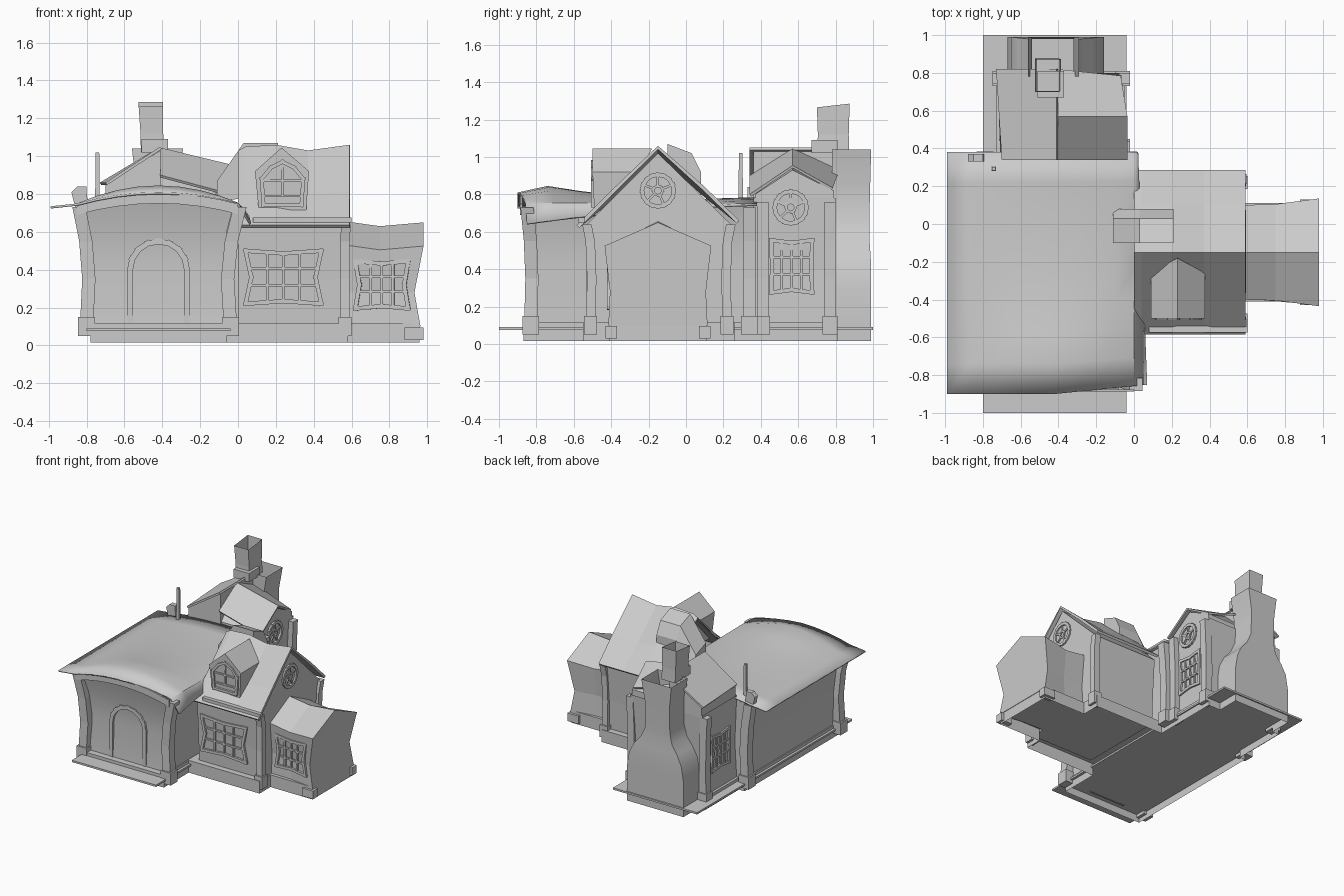
import bpy, bmesh, math
from mathutils import Matrix, Vector

cube = bpy.data.objects.get("Cube")
if cube:
    bpy.data.objects.remove(cube, do_unlink=True)

grey = bpy.data.materials.new("plain_grey")
grey.use_nodes = True
GREY = (0.6, 0.6, 0.6, 1)
grey.diffuse_color = GREY
grey.node_tree.nodes["Principled BSDF"].inputs["Base Color"].default_value = GREY


def finish(name, bm, smooth=0, recalc=True):
    if recalc:
        bmesh.ops.recalc_face_normals(bm, faces=bm.faces[:])
    me = bpy.data.meshes.new(name)
    bm.to_mesh(me)
    bm.free()
    me.materials.append(grey)
    ob = bpy.data.objects.new(name, me)
    bpy.context.scene.collection.objects.link(ob)
    if smooth:
        me.shade_smooth()
        me.set_sharp_from_angle(angle=math.radians(smooth))
    return ob


def loft(name, rings, caps=(True, True), smooth=0):
    """Skin matching rings of points."""
    bm = bmesh.new()
    rows = [[bm.verts.new(p) for p in r] for r in rings]
    n = len(rows[0])
    for a, b in zip(rows, rows[1:]):
        for i in range(n):
            j = (i + 1) % n
            bm.faces.new((a[i], a[j], b[j], b[i]))
    if caps[0]:
        bm.faces.new(rows[0])
    if caps[1]:
        bm.faces.new(rows[-1])
    return finish(name, bm, smooth)


def tower(name, levels, **kw):
    """Rectangular sections: (z, x0, x1, y0, y1)."""
    return loft(name, [[(a, c, z), (b, c, z), (b, d, z), (a, d, z)]
                       for z, a, b, c, d in levels], **kw)


def box(name, x0, x1, y0, y1, z0, z1):
    return tower(name, [(z0, x0, x1, y0, y1), (z1, x0, x1, y0, y1)])


def sheet(name, rows, thick=0.0, smooth=0):
    """Open grid of points with an optional thickness."""
    bm = bmesh.new()
    vs = [[bm.verts.new(p) for p in r] for r in rows]
    for a, b in zip(vs, vs[1:]):
        for i in range(len(a) - 1):
            bm.faces.new((a[i], a[i + 1], b[i + 1], b[i]))
    bm.normal_update()
    if sum(f.normal.z for f in bm.faces) < 0:
        bmesh.ops.reverse_faces(bm, faces=bm.faces[:])
    ob = finish(name, bm, smooth, recalc=False)
    if thick:
        m = ob.modifiers.new("thickness", 'SOLIDIFY')
        m.thickness = thick
        m.offset = -1
    return ob


def facing(direction, pos):
    """Local x runs along the wall, local z is up, local -y faces outward."""
    angle = {'front': 0, 'front_skewed': -5, 'right': 90, 'left': -90}[direction]
    return Matrix.Translation(pos) @ Matrix.Rotation(math.radians(angle), 4, 'Z')


def bar(bm, p, q, w, d):
    """Flat bar between two points (u, v) in the wall plane."""
    p, q = Vector(p), Vector(q)
    t = (q - p).normalized() * w / 2
    s = Vector((-t.y, t.x))
    corners = [p - t - s, q + t - s, q + t + s, p - t + s]
    lo = [bm.verts.new((c.x, 0.005, c.y)) for c in corners]
    hi = [bm.verts.new((c.x, -d, c.y)) for c in corners]
    bm.faces.new(hi)
    for i in range(4):
        j = (i + 1) % 4
        bm.faces.new((lo[i], lo[j], hi[j], hi[i]))


def frame(name, direction, pos, loop, bars, w=0.022, d=0.012):
    bm = bmesh.new()
    for a, b in zip(loop, loop[1:] + loop[:1]):
        bar(bm, a, b, w, d)
    for a, b in bars:
        bar(bm, a, b, w * 0.6, d * 0.7)
    bm.transform(facing(direction, pos))
    return finish(name, bm)


def flared_window(name, direction, pos, w, h, pinch=0.85):
    """Pinched-waist window with two casements."""
    k = w * pinch
    loop = [(-w, -h), (0, -h * 0.9), (w, -h), (k, 0), (w, h), (0, h * 0.9), (-w, h), (-k, 0)]
    bars = [((x, -h * 0.9), (x, h * 0.9)) for x in (-k / 2, 0, k / 2)]
    bars += [((-k, v), (k, v)) for v in (-h * 0.3, h * 0.35)]
    frame(name, direction, pos, loop, bars)


def round_window(name, pos, r):
    arc = [(math.cos(i * math.tau / 16), math.sin(i * math.tau / 16)) for i in range(16)]
    spokes = [((c * r * .3, s * r * .3), (c * r, s * r)) for c, s in arc[1::3]]
    hub = [((a[0] * r * .3, a[1] * r * .3), (b[0] * r * .3, b[1] * r * .3))
           for a, b in zip(arc[::2], arc[2::2] + arc[:1])]
    frame(name, 'right', pos, [(c * r, s * r) for c, s in arc], spokes + hub)


def post(name, x, y, top, lean_x, lean_y, w=0.04):
    """Bowed corner post with a stone foot, leaning outward at the top."""
    prof = ((0.1, 0.0), (0.35, -0.3), (0.55, 0.1), (top, 1.0))
    tower(name, [(z, x + lean_x * k - w, x + lean_x * k + w,
                  y + lean_y * k - w, y + lean_y * k + w) for z, k in prof], caps=(False, True))
    e = w + 0.01
    box(name + "_foot", x - e, x + e, y - e, y + e, 0.05, 0.15)


# Ground sheet and one plinth around the whole plan, open below
sheet("ground_sheet", [[(-0.8, -1, 0.09), (-0.04, -1, 0.09)],
                       [(-0.8, 1, 0.09), (-0.04, 1, 0.09)]], 0.015)
plan = [(-0.78, -0.87), (-0.06, -0.87), (-0.06, -0.55), (0.58, -0.55), (0.58, -0.41), (0.96, -0.41),
        (0.96, 0.11), (0.58, 0.11), (0.58, 0.26), (-0.05, 0.26), (-0.05, 0.81), (-0.16, 0.81),
        (-0.16, 0.99), (-0.67, 0.99), (-0.67, 0.81), (-0.73, 0.81), (-0.73, 0.36), (-0.78, 0.36)]
loft("plinth", [[(x, y, z) for x, y in plan] for z in (0.015, 0.115)], caps=(False, True))

# Main hall
tower("hall_walls", [(0.1, -0.77, -0.07, -0.82, 0.36), (0.4, -0.78, -0.07, -0.8, 0.36),
                     (0.6, -0.80, -0.06, -0.82, 0.36), (0.75, -0.83, -0.02, -0.86, 0.36)],
      caps=(False, False), smooth=30)
for n, (x, y, lx, ly) in enumerate([(-0.8, -0.83, -0.04, -0.02), (-0.04, -0.83, 0.05, -0.02),
                                    (-0.79, 0.34, -0.03, 0), (-0.03, 0.34, 0.02, 0)]):
    post("hall_corner_%d" % n, x, y, 0.73, lx, ly, 0.035)
tower("roof_bracket", [(0.73, -0.86, -0.79, 0.33, 0.37), (0.81, -0.88, -0.8, 0.33, 0.37),
                       (0.84, -0.85, -0.8, 0.33, 0.37)])

# Hall roof: crown height sags behind the raised front, left side ends in a flat flap
CROWN = [0.81, 0.845, 0.82, 0.8, 0.785, 0.78, 0.775, 0.78, 0.785]
ROOF_X = [-0.85, -0.75, -0.64, -0.53, -0.42, -0.31, -0.2, -0.1, 0.0]


def roof_z(x, row):
    arch = 1 - min(1, abs((x + 0.42) / 0.43)) ** 2
    return 0.75 + arch * (CROWN[row] - 0.75) - max(0, x) * 1.5 * (1 - row / 8)


rows = []
for i in range(9):
    y = -0.9 + i * 0.16
    rows.append([(-0.99, y, 0.735)] + [(x, y + max(0, x + 0.42) * 0.1 * (1 - i / 8), roof_z(x, i))
                                       for x in ROOF_X + [0.07 - 0.006 * i]])
sheet("hall_roof", rows, 0.012, 30)
sheet("hall_fascia", [[(x, -0.875, roof_z(x, 0) - dz) for x in ROOF_X] for dz in (0.005, 0.06)], 0.012)

# Arched door outline and roof pole
arch = [(0.15 * math.cos(a * math.pi / 8), 0.32 + 0.15 * math.sin(a * math.pi / 8)) for a in range(9)]
frame("door_frame", 'front', (-0.42, -0.812, 0.08), [(0.15, 0)] + arch + [(-0.15, 0)], [], 0.03, 0.012)
tower("roof_pole", [(0.74, -0.755, -0.73, 0.28, 0.305), (1.02, -0.752, -0.733, 0.283, 0.302)])

# Side wing: gabled body and sagging roof
RIDGE, WY0, WY1 = -0.15, -0.53, 0.24
loft("wing_walls", [[(x, WY0 + 0.03, 0.1), (x, WY0 + 0.02, 0.35), (x, WY0, 0.64), (x, RIDGE, 1.02),
                     (x, WY1, 0.64), (x, WY1 - 0.02, 0.35), (x, WY1 - 0.03, 0.1)] for x in (0.0, 0.57)],
     caps=(False, True))
sections = [(0.0, 1.03), (0.04, 1.05), (0.2, 1.06), (0.37, 1.03), (0.59, 1.06)]
sheet("wing_roof", [[(x, -0.585, 0.635), (x, -0.4, zr - 0.24), (x, RIDGE, zr),
                     (x, 0.1, zr - 0.22), (x, 0.285, 0.66)] for x, zr in sections], 0.02)
box("wing_eave_beam", 0.08, 0.6, -0.575, -0.54, 0.65, 0.675)
for n, y in enumerate((WY0 + 0.02, WY1 - 0.02)):
    post("wing_corner_%d" % n, 0.565, y, 0.64, 0.005, math.copysign(0.02, y - RIDGE), 0.025)
flared_window("wing_window", 'front', (0.24, WY0 + 0.01, 0.36), 0.2, 0.14)
round_window("wing_round_window", (0.57, -0.15, 0.82), 0.085)

# Front dormer on the wing
loft("dormer", [[(0.11, y, 0.71), (0.36, y, 0.71), (0.375, e, 0.92), (0.23, r, 1.045), (0.09, e, 0.92)]
                for y, e, r in ((-0.49, -0.5, -0.5), (-0.25, -0.26, -0.18))], caps=(True, False))
frame("dormer_window", 'front', (0.235, -0.497, 0.74),
      [(-0.1, 0), (0.1, 0), (0.11, 0.14), (0.06, 0.2), (0, 0.23), (-0.06, 0.2), (-0.11, 0.14)],
      [((0, 0.05), (0, 0.2))] + [((-0.1, 0.05), (0.1, 0.05)), ((-0.1, 0.13), (0.1, 0.13))], 0.02)

# Ridge block joining wing and hall
loft("ridge_block", [[(-0.11, y, 0.76), (0.21, y, 0.8), (0.21, y, z), (0.03, y, z), (-0.11, y, z - 0.2)]
                     for y, z in ((-0.1, 1.07), (0.03, 1.02), (0.08, 0.92))])

# Low annex at the end of the wing
loft("annex", [[(x + dx, -0.15 - s * 0.93, 0.1), (x - dx, -0.15 - s * 0.9, 0.28), (x + dx * 2, -0.15 - s, zr - 0.125),
                (x + dx * 2, -0.15, zr), (x + dx * 2, -0.15 + s, zr - 0.125), (x - dx, -0.15 + s * 0.9, 0.28),
                (x + dx, -0.15 + s * 0.93, 0.1)]
               for x, dx, zr, s in ((0.57, 0, 0.655, 0.25), (0.75, 0, 0.63, 0.255), (0.948, 0.016, 0.65, 0.285))],
     caps=(False, True))
flared_window("annex_window", 'front_skewed', (0.76, -0.398, 0.32), 0.14, 0.125)
for n, y in enumerate((-0.4, 0.1)):
    box("annex_foot_%d" % n, 0.88, 0.98, y - 0.03, y + 0.03, 0.03, 0.095)

# Rear wing: a half roof on the left and a gable facing right
tower("rear_walls", [(0.1, -0.71, -0.07, 0.36, 0.79), (0.4, -0.7, -0.08, 0.37, 0.78),
                     (0.78, -0.71, -0.06, 0.36, 0.8)], caps=(False, False))
loft("rear_half_gable", [[(-0.7, y, 0.76), (-0.41, y, 0.76), (-0.41, y, 1.03), (-0.7, y, 0.85)]
                         for y in (0.36, 0.8)])
loft("rear_side_gable", [[(x, 0.37, 0.75), (x, 0.79, 0.75), (x, 0.79, 0.82), (x, 0.57, z), (x, 0.37, 0.8)]
                         for x, z in ((-0.41, 1.02), (-0.065, 0.93))], caps=(False, True))
sheet("rear_side_roof", [[(-0.41, y, a), (-0.035 + s, y + s, b)]
                         for y, a, b, s in ((0.34, 0.9, 0.8, 0.0), (0.57, 1.045, 0.955, 0),
                                            (0.82, 0.93, 0.835, -0.035))], 0.015)
sheet("rear_half_roof", [[(-0.7 - k, y, 0.86), (-0.41, y, 1.05)]
                         for y, k in ((0.34, 0.0), (0.82, 0.03))], 0.015)
for n, (x, y) in enumerate([(-0.06, 0.41), (-0.06, 0.77), (-0.71, 0.77)]):
    post("rear_corner_%d" % n, x, y, 0.76, math.copysign(0.01, x + 0.4), 0, 0.03)
round_window("rear_round_window", (-0.062, 0.56, 0.73), 0.085)
flared_window("rear_window_east", 'right', (-0.075, 0.565, 0.415), 0.11, 0.14, 0.95)
flared_window("rear_window_west", 'left', (-0.704, 0.565, 0.415), 0.11, 0.14, 0.95)

# Chimney: broad hearth, narrow shaft, flared top and open stack
tower("chimney_breast", [(0.1, -0.67, -0.16, 0.78, 0.99), (0.3, -0.67, -0.16, 0.78, 0.99),
                         (0.42, -0.65, -0.18, 0.78, 0.99), (0.5, -0.61, -0.22, 0.78, 0.985),
                         (0.57, -0.56, -0.28, 0.78, 0.98), (0.66, -0.54, -0.32, 0.78, 0.98),
                         (0.86, -0.54, -0.32, 0.78, 0.985), (1.04, -0.56, -0.29, 0.78, 0.99)],
      caps=(False, False), smooth=35)
box("chimney_collar", -0.51, -0.37, 0.67, 0.81, 1.02, 1.09)
SX0, SX1, SY0, SY1 = -0.515, -0.405, 0.71, 0.865
loft("chimney_stack", [[(x + dx, y, z + (0.02 if y > 0.8 and z > 1.2 else 0)) for x, y in
                        ((SX0 - g, SY0 - g), (SX1 + g, SY0 - g), (SX1 + g, SY1 + g), (SX0 - g, SY1 + g))]
                       for z, g, dx in ((1.02, 0.008, 0.01), (1.12, 0.005, 0.005), (1.265, 0.01, 0))],
     caps=(True, False))
